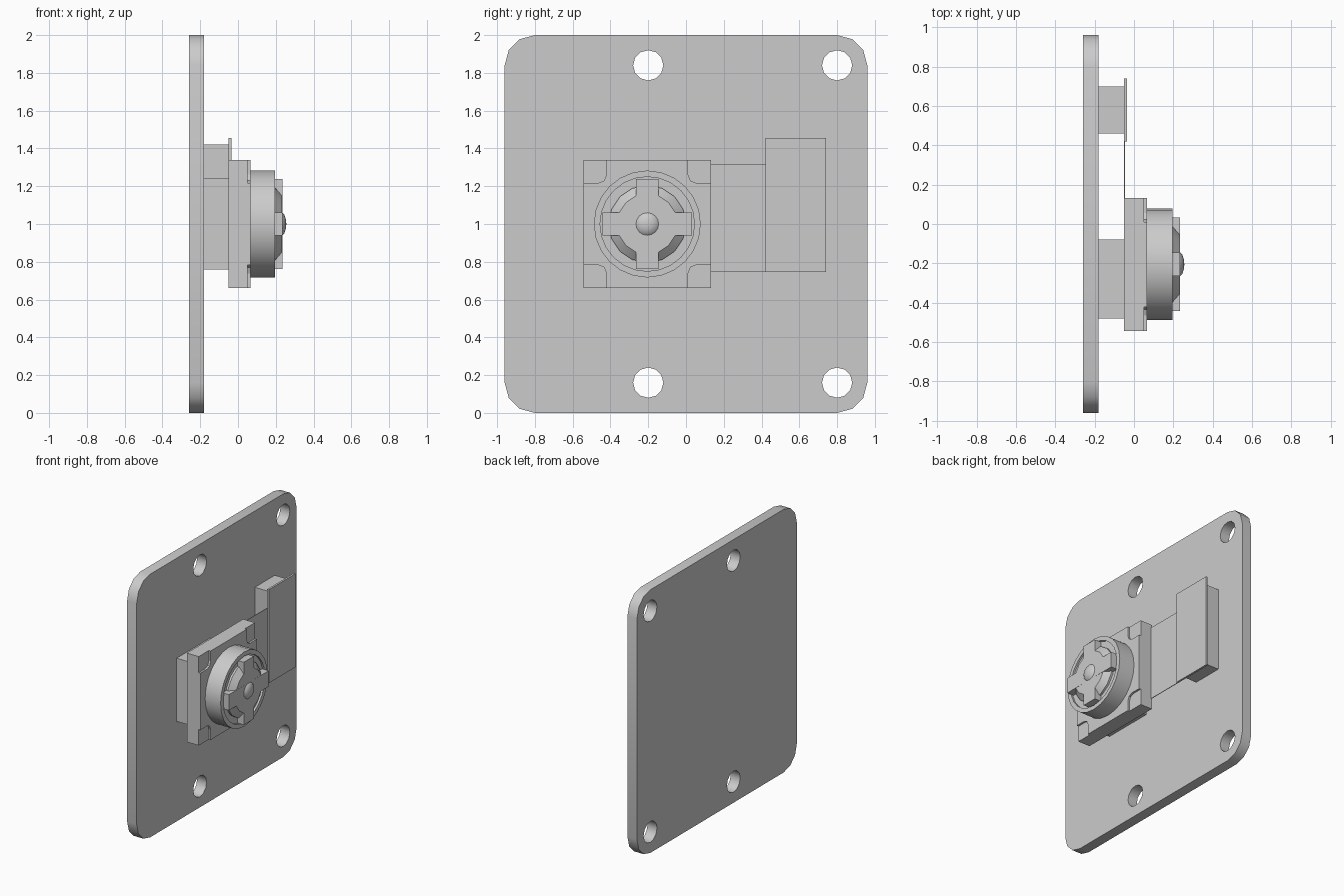
import bpy, bmesh
from math import cos, sin, pi, radians
from mathutils import Vector

cube = bpy.data.objects.get("Cube")
if cube:
    bpy.data.objects.remove(cube, do_unlink=True)

grey = bpy.data.materials.new("plain grey")
grey.use_nodes = True
grey.diffuse_color = (0.6, 0.6, 0.6, 1)
grey.node_tree.nodes["Principled BSDF"].inputs["Base Color"].default_value = grey.diffuse_color

LENS_Y, LENS_Z = -0.205, 1.0


def finish(name, bm, smooth=False):
    bmesh.ops.recalc_face_normals(bm, faces=bm.faces)
    mesh = bpy.data.meshes.new(name)
    bm.to_mesh(mesh)
    bm.free()
    mesh.materials.append(grey)
    ob = bpy.data.objects.new(name, mesh)
    bpy.context.collection.objects.link(ob)
    if smooth:
        shade(ob)
    return ob


def select_only(ob):
    bpy.ops.object.select_all(action='DESELECT')
    ob.select_set(True)
    bpy.context.view_layer.objects.active = ob


def shade(ob):
    select_only(ob)
    bpy.ops.object.shade_smooth_by_angle(angle=radians(35))


def prism(name, outline, x0, x1, cy=0, cz=0, smooth=False):
    """Extrude a (y, z) outline along x."""
    bm = bmesh.new()
    face = bm.faces.new([bm.verts.new((x0, cy + y, cz + z)) for y, z in outline])
    ext = bmesh.ops.extrude_face_region(bm, geom=[face])["geom"]
    verts = [g for g in ext if isinstance(g, bmesh.types.BMVert)]
    bmesh.ops.translate(bm, verts=verts, vec=(x1 - x0, 0, 0))
    return finish(name, bm, smooth)


def box(name, x0, x1, y0, y1, z0, z1):
    return prism(name, [(y0, z0), (y1, z0), (y1, z1), (y0, z1)], x0, x1)


def lathe(name, profile, steps):
    """Spin an (x, radius) profile about the lens axis."""
    bm = bmesh.new()
    verts = [bm.verts.new((x, LENS_Y + r, LENS_Z)) for x, r in profile]
    edges = [bm.edges.new(pair) for pair in zip(verts, verts[1:])]
    bmesh.ops.spin(bm, geom=verts + edges, cent=(0, LENS_Y, LENS_Z),
                   axis=(1, 0, 0), angle=2 * pi, steps=steps)
    bmesh.ops.remove_doubles(bm, verts=bm.verts, dist=0.0005)
    return finish(name, bm, True)


def arc(cy, cz, r, start, sweep, n):
    return [(cy + r * cos(start + sweep * i / n), cz + r * sin(start + sweep * i / n))
            for i in range(n + 1)]


def four_fold(points):
    """Repeat outline points in four quarter turns."""
    out = []
    for _ in range(4):
        out += points
        points = [(-z, y) for y, z in points]
    return out


# Mounting plate with rounded corners and four holes
R = 0.16
outline = []
for i, (sy, sz) in enumerate([(1, 1), (-1, 1), (-1, -1), (1, -1)]):
    outline += arc(sy * (0.96 - R), sz * (1 - R), R, i * pi / 2, pi / 2, 3)
plate = prism("mounting_plate", outline, -0.26, -0.18, 0, 1)
for y in (-0.2, 0.8):
    for z in (0.16, 1.84):
        cutter = prism("hole_cutter", arc(y, z, 0.08, 0, 2 * pi, 12)[:-1], -0.4, 0)
        cutter.hide_render = True
        mod = plate.modifiers.new("hole", 'BOOLEAN')
        mod.operation = 'DIFFERENCE'
        mod.solver = 'EXACT'
        mod.object = cutter
        select_only(plate)
        bpy.ops.object.modifier_apply(modifier=mod.name)
        bpy.data.objects.remove(cutter, do_unlink=True)
shade(plate)

# Spacer, connector and flat ribbon behind the camera
box("rear_spacer", -0.18, -0.05, -0.48, -0.08, 0.76, 1.24)
box("connector", -0.18, -0.05, 0.46, 0.70, 0.78, 1.42)
box("connector_board", -0.05, -0.035, 0.42, 0.74, 0.745, 1.455)
box("ribbon", -0.05, -0.045, 0.13, 0.42, 0.745, 1.315)

# Square camera body with notched corners on its face
H, N = 0.338, 0.216
box("camera_body", -0.05, 0.05, LENS_Y - H, LENS_Y + H, LENS_Z - H, LENS_Z + H)
notch = [(H, N), (N + 0.045, N), (N + 0.013, N + 0.013), (N, N + 0.045), (N, H)]
prism("camera_face", four_fold(notch), 0.05, 0.065, LENS_Y, LENS_Z)

# Lens barrel with a shallow recess
lathe("lens_barrel", [(0.065, 0), (0.065, 0.283), (0.195, 0.283),
                      (0.195, 0.25), (0.18, 0.25), (0.18, 0)], 24)

# Tapered hub, cross-shaped grip and glass dome
lathe("lens_hub", [(0.18, 0.205), (0.195, 0.205), (0.234, 0.16), (0.234, 0)], 16)
W, L = 0.06, 0.238
prism("lens_cross", four_fold([(L, -W), (L, W), (W, W)]), 0.18, 0.235, LENS_Y, LENS_Z)
lathe("lens_dome", [(0.235, 0.06), (0.246, 0.048), (0.253, 0.026), (0.256, 0)], 16)
